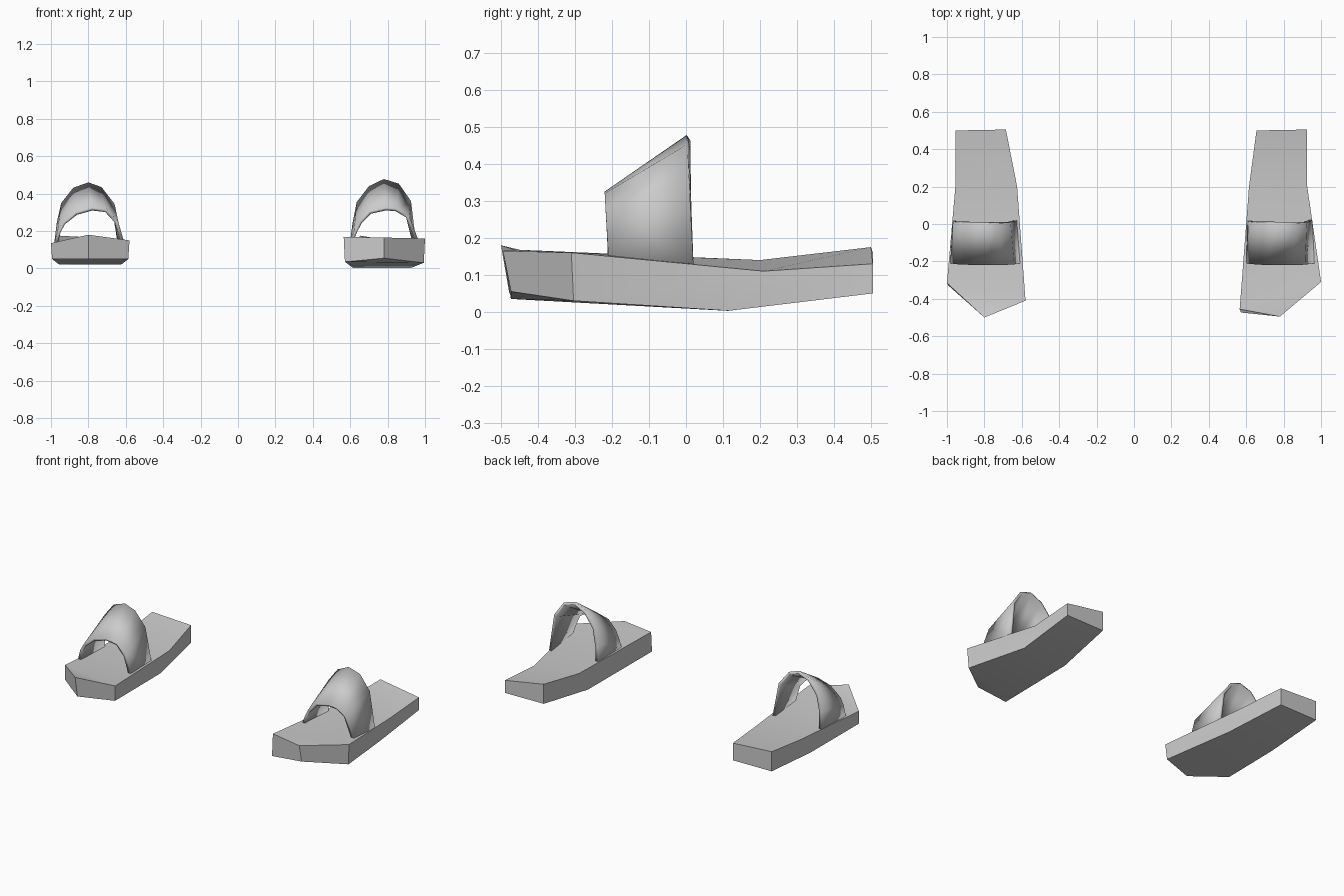
import bpy
import bmesh
from math import radians

cube = bpy.data.objects.get("Cube")
if cube:
    bpy.data.objects.remove(cube)

grey = bpy.data.materials.new("light grey")
grey.use_nodes = True
colour = (0.6, 0.6, 0.6, 1)
grey.diffuse_color = colour
grey.node_tree.nodes["Principled BSDF"].inputs["Base Color"].default_value = colour


def make_object(name, points, faces, angle):
    """Turn points and faces into a grey object with smooth shading."""
    bm = bmesh.new()
    verts = [bm.verts.new(p) for p in points]
    for face in faces:
        bm.faces.new([verts[i] for i in face])
    mesh = bpy.data.meshes.new(name)
    bm.to_mesh(mesh)
    bm.free()
    mesh.materials.append(grey)
    obj = bpy.data.objects.new(name, mesh)
    bpy.context.collection.objects.link(obj)
    bpy.ops.object.select_all(action="DESELECT")
    obj.select_set(True)
    bpy.context.view_layer.objects.active = obj
    bpy.ops.object.shade_smooth_by_angle(angle=radians(angle))
    return obj


def make_sole(name, outline, bottom):
    """Slab from heel to pointed toe, with its outline anticlockwise from above."""
    count = len(outline)
    centre = outline[3][0]
    # The underside has its lowest ridge further forward and a slightly tucked-in toe
    slide = [1, 0.55, 1.04, 0.955, 0.98, 0.55, 1]
    tuck = [1, 1, 0.97, 1, 0.97, 1, 1]
    under = [(centre + (x - centre) * t, y * s, z)
             for (x, y, _), t, s, z in zip(outline, tuck, slide, bottom)]
    top_faces = [(0, 1, 5, 6), (1, 2, 4, 5), (2, 3, 4)]
    faces = list(top_faces)
    faces += [tuple(i + count for i in reversed(f)) for f in top_faces]
    for i in range(count):
        j = (i + 1) % count
        faces.append((j, i, i + count, j + count))
    return make_object(name, outline + under, faces, 30)


def make_strap(name, front, back):
    """Arched band rising from the low toe edge to the high heel edge."""
    count = len(front)
    points = []
    for arch, y, lean in ((front, -0.21, -0.01), (back, 0.02, -0.018)):
        base = arch[0][1]
        height = max(z for _, z in arch) - base
        points += [(x, y + lean * max(0, z - base) / height, z) for x, z in arch]
    faces = [(i, i + 1, i + 1 + count, i + count) for i in range(count - 1)]
    obj = make_object(name, points, faces, 40)
    band = obj.modifiers.new("thickness", "SOLIDIFY")
    band.thickness = 0.018
    band.offset = -1
    return obj


# Right sandal
make_sole("right_sole",
          [(-0.955, 0.5, 0.175), (-0.955, 0.2, 0.14), (-1, -0.315, 0.135),
           (-0.8, -0.5, 0.18), (-0.58, -0.41, 0.15), (-0.625, 0.2, 0.13),
           (-0.685, 0.505, 0.16)],
          [0.05, 0.02, 0.05, 0.05, 0.05, 0.02, 0.05])
make_strap("right_strap",
           [(-0.982, 0.14), (-0.965, 0.2), (-0.94, 0.245), (-0.87, 0.3),
            (-0.78, 0.325), (-0.7, 0.315), (-0.64, 0.25), (-0.61, 0.145)],
           [(-0.97, 0.135), (-0.968, 0.25), (-0.945, 0.35), (-0.88, 0.432),
            (-0.8, 0.46), (-0.73, 0.435), (-0.66, 0.345), (-0.625, 0.13)])

# Left sandal
make_sole("left_sole",
          [(0.655, 0.5, 0.175), (0.615, 0.2, 0.14), (0.565, -0.455, 0.168),
           (0.78, -0.495, 0.165), (1, -0.31, 0.16), (0.925, 0.21, 0.11),
           (0.925, 0.505, 0.13)],
          [0.05, 0.003, 0.035, 0.055, 0.03, 0.003, 0.05])
make_strap("left_strap",
           [(0.6, 0.15), (0.62, 0.2), (0.645, 0.25), (0.7, 0.305),
            (0.79, 0.325), (0.85, 0.32), (0.915, 0.28), (0.965, 0.15)],
           [(0.605, 0.13), (0.612, 0.24), (0.635, 0.355), (0.7, 0.44),
            (0.78, 0.478), (0.86, 0.453), (0.925, 0.36), (0.953, 0.13)])
